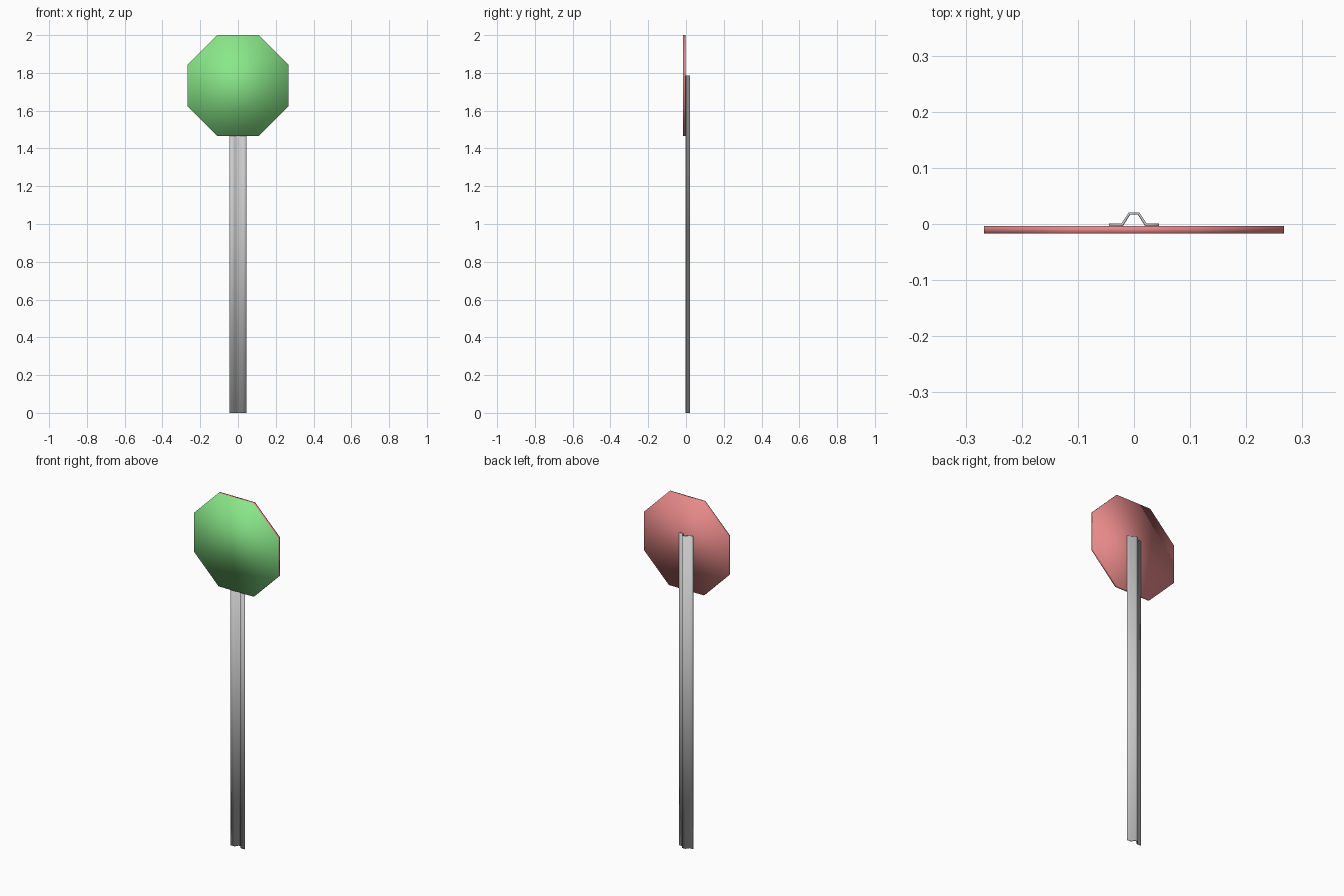
import bpy, bmesh
from math import cos, sin, pi, radians

if "Cube" in bpy.data.objects:
    bpy.data.objects.remove(bpy.data.objects["Cube"])


def prism(name, bottom, offset):
    """Extrude a closed outline (list of 3D points) along an offset vector."""
    bm = bmesh.new()
    face = bm.faces.new([bm.verts.new(p) for p in bottom])
    ext = bmesh.ops.extrude_face_region(bm, geom=[face], use_keep_orig=True)
    moved = [g for g in ext["geom"] if isinstance(g, bmesh.types.BMVert)]
    bmesh.ops.translate(bm, verts=moved, vec=offset)
    bmesh.ops.recalc_face_normals(bm, faces=bm.faces)
    for f in bm.faces:
        f.smooth = True
    mesh = bpy.data.meshes.new(name)
    bm.to_mesh(mesh)
    bm.free()
    obj = bpy.data.objects.new(name, mesh)
    bpy.context.collection.objects.link(obj)
    return obj


def material(name, colour):
    mat = bpy.data.materials.new(name)
    mat.diffuse_color = colour
    mat.use_nodes = True
    mat.node_tree.nodes["Principled BSDF"].inputs["Base Color"].default_value = mat.diffuse_color
    return mat


# Octagonal plate: red body with a green front face
half, centre_z = 0.267, 1.733
radius = half / cos(pi / 8)
octagon = [(radius * cos(radians(22.5 + 45 * i)), -0.0035,
            centre_z + radius * sin(radians(22.5 + 45 * i))) for i in range(8)]
sign = prism("sign_plate", octagon, (0, -0.0135, 0))
sign.data.materials.append(material("plate_red", (0.8, 0.25, 0.25, 1)))
sign.data.materials.append(material("face_green", (0.25, 0.8, 0.25, 1)))
for poly in sign.data.polygons:
    poly.material_index = 1 if poly.normal.y < -0.9 else 0

# Folded sheet-metal post: hat-shaped channel, right half mirrored to the left
back = [(0.0447, 0.001), (0.0225, 0.001), (0.0095, 0.0205)]
front = [(0.007, 0.0165), (0.0195, -0.0033), (0.0447, -0.0033)]
right = front + back
outline = right + [(-x, y) for x, y in reversed(right)]
prism("post", [(x, y, 0) for x, y in outline], (0, 0, 1.785))
